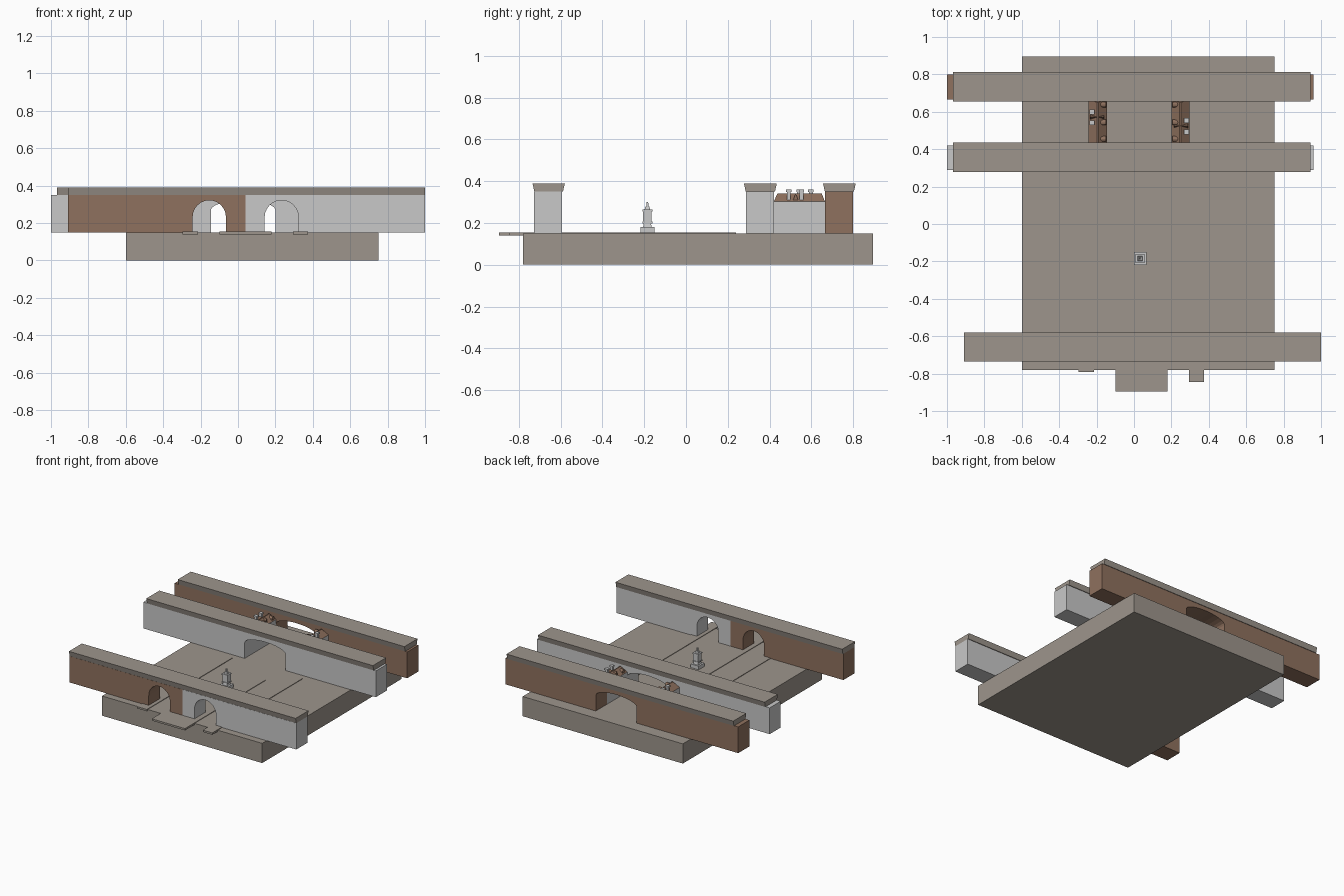
import bpy, bmesh, math

if "Cube" in bpy.data.objects:
    bpy.data.objects.remove(bpy.data.objects["Cube"])


def material(name, rgb):
    m = bpy.data.materials.new(name)
    m.diffuse_color = (*rgb, 1)
    m.use_nodes = True
    m.node_tree.nodes["Principled BSDF"].inputs["Base Color"].default_value = m.diffuse_color
    return m


STONE = material("taupe stone", (0.337, 0.301, 0.262))
GRAY = material("light gray", (0.58, 0.58, 0.58))
BROWN = material("brown brick", (0.275, 0.165, 0.112))


def finish(name, bm, mat):
    bmesh.ops.recalc_face_normals(bm, faces=bm.faces)
    mesh = bpy.data.meshes.new(name)
    bm.to_mesh(mesh)
    bm.free()
    mesh.materials.append(mat)
    ob = bpy.data.objects.new(name, mesh)
    bpy.context.collection.objects.link(ob)
    return ob


def taper(name, low, high, z0, z1, mat):
    """Block between a lower and an upper rectangle (x0, x1, y0, y1)."""
    bm = bmesh.new()
    rings = []
    for (x0, x1, y0, y1), z in ((low, z0), (high, z1)):
        rings.append([bm.verts.new((x, y, z)) for x, y in
                      ((x0, y0), (x1, y0), (x1, y1), (x0, y1))])
    bm.faces.new(rings[0])
    bm.faces.new(rings[1])
    for i in range(4):
        j = (i + 1) % 4
        bm.faces.new((rings[0][i], rings[0][j], rings[1][j], rings[1][i]))
    return finish(name, bm, mat)


def box(name, x0, x1, y0, y1, z0, z1, mat):
    r = (x0, x1, y0, y1)
    return taper(name, r, r, z0, z1, mat)


def prism(name, pts, d0, d1, mat, axis="y"):
    """Extrude an outline of (a, z) points along y or x."""
    bm = bmesh.new()
    vs = [bm.verts.new((a, d0, z) if axis == "y" else (d0, a, z)) for a, z in pts]
    f = bm.faces.new(vs)
    new = bmesh.ops.extrude_face_region(bm, geom=[f])["geom"]
    shift = (0, d1 - d0, 0) if axis == "y" else (d1 - d0, 0, 0)
    bmesh.ops.translate(bm, vec=shift, verts=[v for v in new if isinstance(v, bmesh.types.BMVert)])
    return finish(name, bm, mat)


def wall(name, x0, x1, y0, y1, arch, mat):
    """Wall with one arched opening: (left, right, spring height, top)."""
    a, b, spring, top = arch
    c, r, n = (a + b) / 2, (b - a) / 2, 12
    pts = [(x0, 0.15), (a, 0.15)]
    for i in range(n + 1):
        t = math.pi * (1 - i / n)
        pts.append((c + r * math.cos(t), spring + (top - spring) * math.sin(t)))
    pts += [(b, 0.15), (x1, 0.15), (x1, 0.35), (x0, 0.35)]
    return prism(name, pts, y0, y1, mat)


def cap(name, x0, x1, y0, y1):
    taper(name, (x0, x1, y0 + 0.009, y1 - 0.009), (x0, x1, y0, y1), 0.35, 0.39, STONE)


# ground slab and slightly raised paths
box("ground_slab", -0.6, 0.75, -0.78, 0.895, 0, 0.15, STONE)
for name, x0, x1, y0, y1 in (("left_path", -0.297, -0.215, -0.79, 0.24),
                             ("centre_path", -0.1, 0.18, -0.895, 0.075),
                             ("right_path", 0.295, 0.375, -0.845, 0.24)):
    box(name, x0, x1, y0, y1, 0.14, 0.154, STONE)

# front wall: brown half and gray half, each with a round arch
wall("front_wall_left", -0.91, 0.04, -0.727, -0.594, (-0.243, -0.064, 0.23, 0.322), BROWN)
wall("front_wall_right", 0.04, 1.0, -0.727, -0.594, (0.142, 0.324, 0.23, 0.322), GRAY)
cap("front_wall_cap", -0.91, 1.0, -0.735, -0.58)

# middle and back walls with wide, flat arches
GATE = (-0.145, 0.2, 0.27, 0.32)
wall("middle_wall", -1.0, 0.96, 0.288, 0.421, GATE, GRAY)
cap("middle_wall_cap", -0.967, 0.943, 0.277, 0.435)
wall("back_wall", -1.0, 0.96, 0.665, 0.8, GATE, BROWN)
cap("back_wall_cap", -0.967, 0.943, 0.656, 0.813)

# pair of row houses lining the passage, dormers facing inward
for side, inner, s, chimneys, gable in (("left", -0.145, -1, (0.598, 0.541), 0.572),
                                        ("right", 0.2, 1, (0.553, 0.492), 0.525)):
    outer, mid = inner + s * 0.097, inner + s * 0.048
    x0, x1 = min(inner, outer), max(inner, outer)
    box(f"{side}_house", x0, x1, 0.421, 0.665, 0.15, 0.303, GRAY)
    m0, m1 = mid - 0.004, mid + 0.004
    taper(f"{side}_house_roof", (x0, x1, 0.421, 0.665), (m0, m1, 0.437, 0.65), 0.303, 0.34, BROWN)
    for i, y in enumerate((0.455, 0.543, 0.638)):
        pts = [(y - 0.015, 0.303), (y + 0.015, 0.303)]
        pts += [(y + 0.015 * math.cos(t * math.pi / 6), 0.318 + 0.014 * math.sin(t * math.pi / 6))
                for t in range(7)]
        prism(f"{side}_dormer_{i}", pts, inner + s * 0.006, mid, BROWN, "x")
    prism(f"{side}_cross_gable", [(gable - 0.012, 0.31), (gable + 0.012, 0.31), (gable, 0.342)],
          inner + s * 0.015, outer - s * 0.008, BROWN, "x")
    for i, y in enumerate(chimneys):
        c = inner + s * 0.08
        box(f"{side}_chimney_{i}", c - 0.01, c + 0.01, y - 0.009, y + 0.009, 0.3, 0.35, GRAY)
        box(f"{side}_chimney_top_{i}", c - 0.013, c + 0.013, y - 0.013, y + 0.013, 0.348, 0.36, GRAY)

# monument: stack of square blocks (half width bottom, half width top, z0, z1)
CX, CY = 0.033, -0.185
for name, a, b, z0, z1 in (("plinth", 0.034, 0.034, 0.15, 0.181),
                           ("foot", 0.021, 0.017, 0.181, 0.198),
                           ("lower_moulding", 0.024, 0.024, 0.198, 0.206),
                           ("shaft", 0.021, 0.021, 0.206, 0.256),
                           ("upper_moulding", 0.024, 0.024, 0.256, 0.265),
                           ("neck", 0.013, 0.01, 0.265, 0.278),
                           ("finial", 0.005, 0.004, 0.278, 0.301)):
    taper(f"monument_{name}", (CX - a, CX + a, CY - a, CY + a),
          (CX - b, CX + b, CY - b, CY + b), z0, z1, GRAY)
